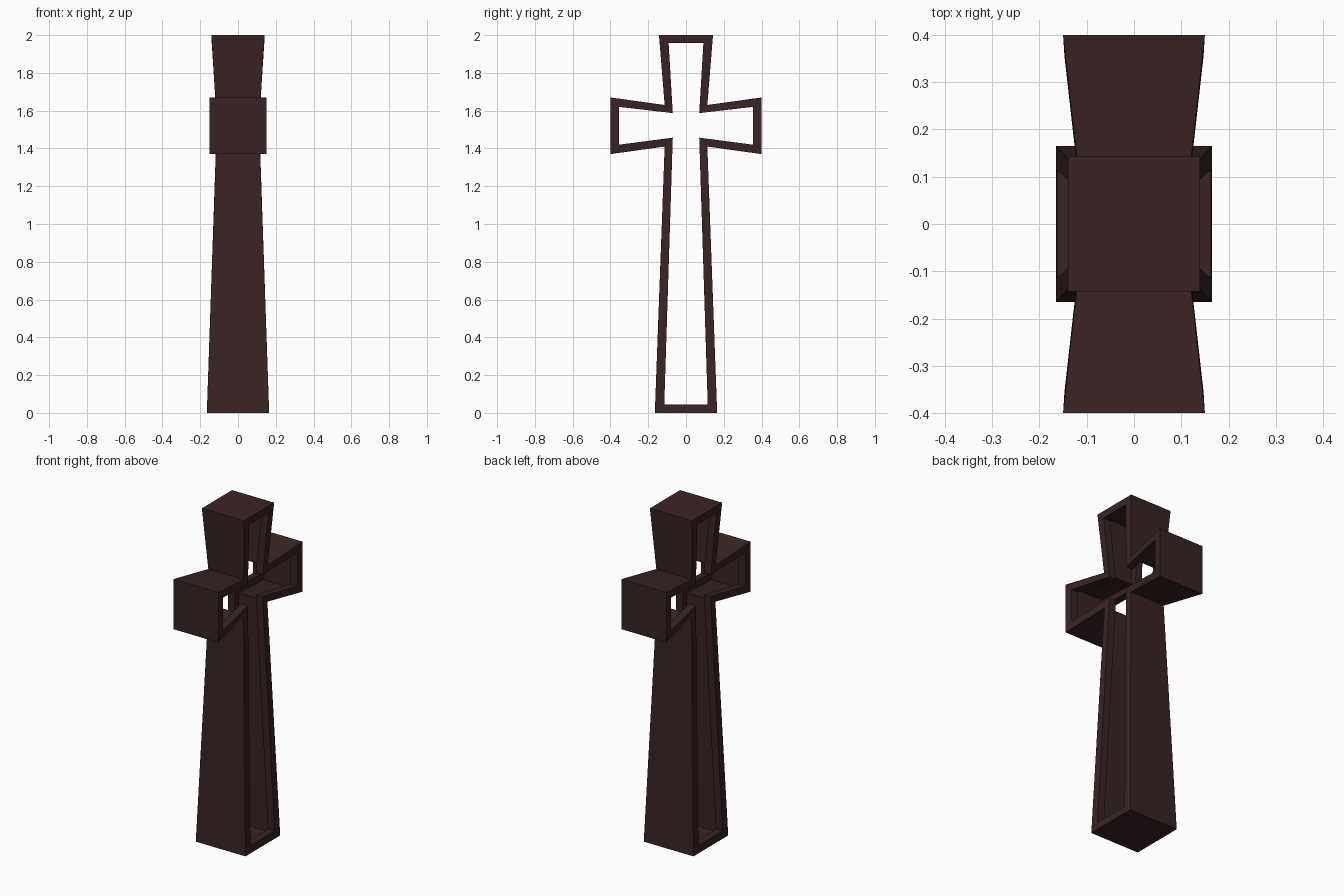
import bpy
import bmesh
from mathutils import Vector

cube = bpy.data.objects.get("Cube")
if cube:
    bpy.data.objects.remove(cube, do_unlink=True)

# Single dark wood colour
wood = bpy.data.materials.new("dark_brown")
wood.use_nodes = True
colour = (0.040, 0.0175, 0.018, 1)
wood.diffuse_color = colour
wood.node_tree.nodes["Principled BSDF"].inputs["Base Color"].default_value = colour

# Half outlines of the flared cross, base to top: (half width, y, z)
OUTER = [(.165, .165, 0), (.116, .113, 1.41), (.15, .4, 1.37),
         (.15, .4, 1.67), (.118, .113, 1.63), (.14, .143, 2)]
INNER = [(.163, .115, .045), (.115, .07, 1.457), (.147, .354, 1.42),
         (.147, .354, 1.62), (.115, .07, 1.587), (.139, .092, 1.957)]
LIP_DEPTH = 0.045


def full_loop(half):
    """Mirror a half outline across y = 0 to close the cross."""
    right = [Vector(p) for p in half]
    return right + [Vector((p.x, -p.y, p.z)) for p in reversed(right)]


def mirrored(loop):
    return [Vector((-p.x, p.y, p.z)) for p in loop]


outer, inner = full_loop(OUTER), full_loop(INNER)
step = Vector((LIP_DEPTH, 0, 0))
lip = [p - step for p in inner]
skin = [o.lerp(i, 0.12) - step for o, i in zip(outer, inner)]

# Wall section: outer skin, two side frames with lips, recessed middle
half_section = [outer, inner, lip, skin]
section = half_section + [mirrored(l) for l in reversed(half_section)]

bm = bmesh.new()
rails = [[bm.verts.new(p) for p in loop] for loop in section]
count = len(outer)
for r, rail in enumerate(rails):
    following = rails[(r + 1) % len(rails)]
    for i in range(count):
        j = (i + 1) % count
        bm.faces.new((rail[i], rail[j], following[j], following[i]))
bmesh.ops.recalc_face_normals(bm, faces=bm.faces)

mesh = bpy.data.meshes.new("hollow_cross")
bm.to_mesh(mesh)
bm.free()
mesh.materials.append(wood)
cross = bpy.data.objects.new("hollow_cross", mesh)
bpy.context.collection.objects.link(cross)
